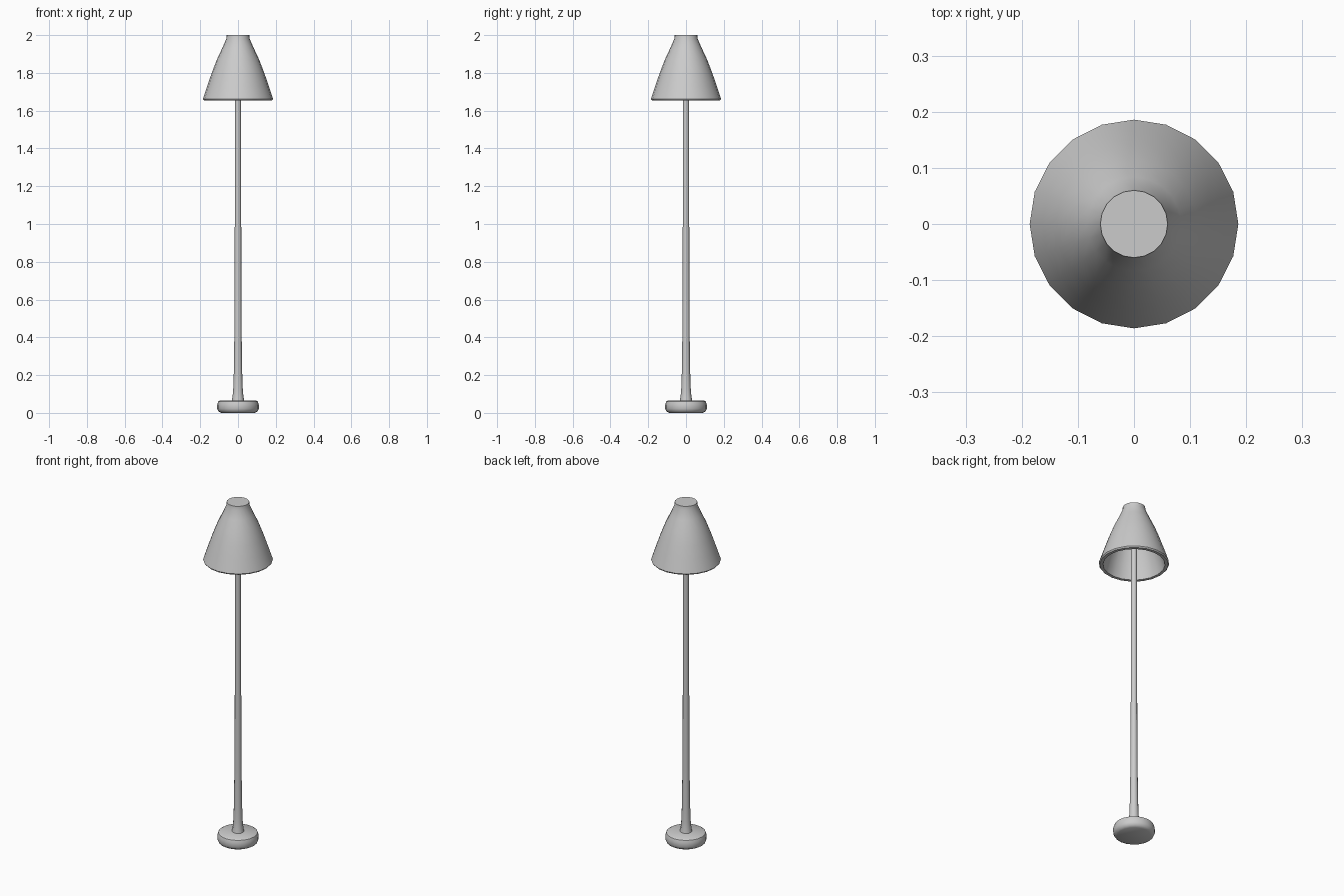
import bpy, bmesh, math

if "Cube" in bpy.data.objects:
    bpy.data.objects.remove(bpy.data.objects["Cube"])


def lathe(name, profile, sides, angle=40):
    """Revolve (radius, z) points around z; radius 0 closes an end."""
    bm = bmesh.new()
    rings = []
    for r, z in profile:
        if r == 0:
            rings.append([bm.verts.new((0, 0, z))])
        else:
            rings.append([bm.verts.new((r * math.cos(2 * math.pi * i / sides),
                                        r * math.sin(2 * math.pi * i / sides), z))
                          for i in range(sides)])
    for a, b in zip(rings, rings[1:]):
        for i in range(sides):
            j = (i + 1) % sides
            quad = [a[i % len(a)], a[j % len(a)], b[j % len(b)], b[i % len(b)]]
            bm.faces.new(list(dict.fromkeys(quad)))
    bmesh.ops.recalc_face_normals(bm, faces=bm.faces)
    mesh = bpy.data.meshes.new(name)
    bm.to_mesh(mesh)
    bm.free()
    obj = bpy.data.objects.new(name, mesh)
    bpy.context.collection.objects.link(obj)
    bpy.ops.object.select_all(action='DESELECT')
    obj.select_set(True)
    bpy.context.view_layer.objects.active = obj
    bpy.ops.object.shade_smooth_by_angle(angle=math.radians(angle))
    return obj


# Round foot with softened edges
lathe("base", [(0, 0), (0.09, 0), (0.104, 0.008), (0.11, 0.022), (0.11, 0.045),
               (0.105, 0.06), (0.095, 0.066), (0, 0.067)], 20)

# Slender pole, flared where it meets the foot
lathe("pole", [(0, 0.06), (0.034, 0.06), (0.029, 0.085), (0.025, 0.13),
               (0.022, 0.22), (0.019, 0.44), (0.0175, 0.75),
               (0.016, 1.95), (0, 1.95)], 12)

# Hollow bell-shaped shade: outer skin, rim, then inner skin
lathe("shade", [(0, 2.0), (0.06, 2.0), (0.062, 1.98), (0.084, 1.93),
                (0.112, 1.87), (0.139, 1.80), (0.163, 1.73), (0.186, 1.662),
                (0.181, 1.655), (0.164, 1.655), (0.143, 1.73),
                (0.119, 1.80), (0.092, 1.87), (0.064, 1.93), (0.045, 1.965),
                (0, 1.965)], 20)
